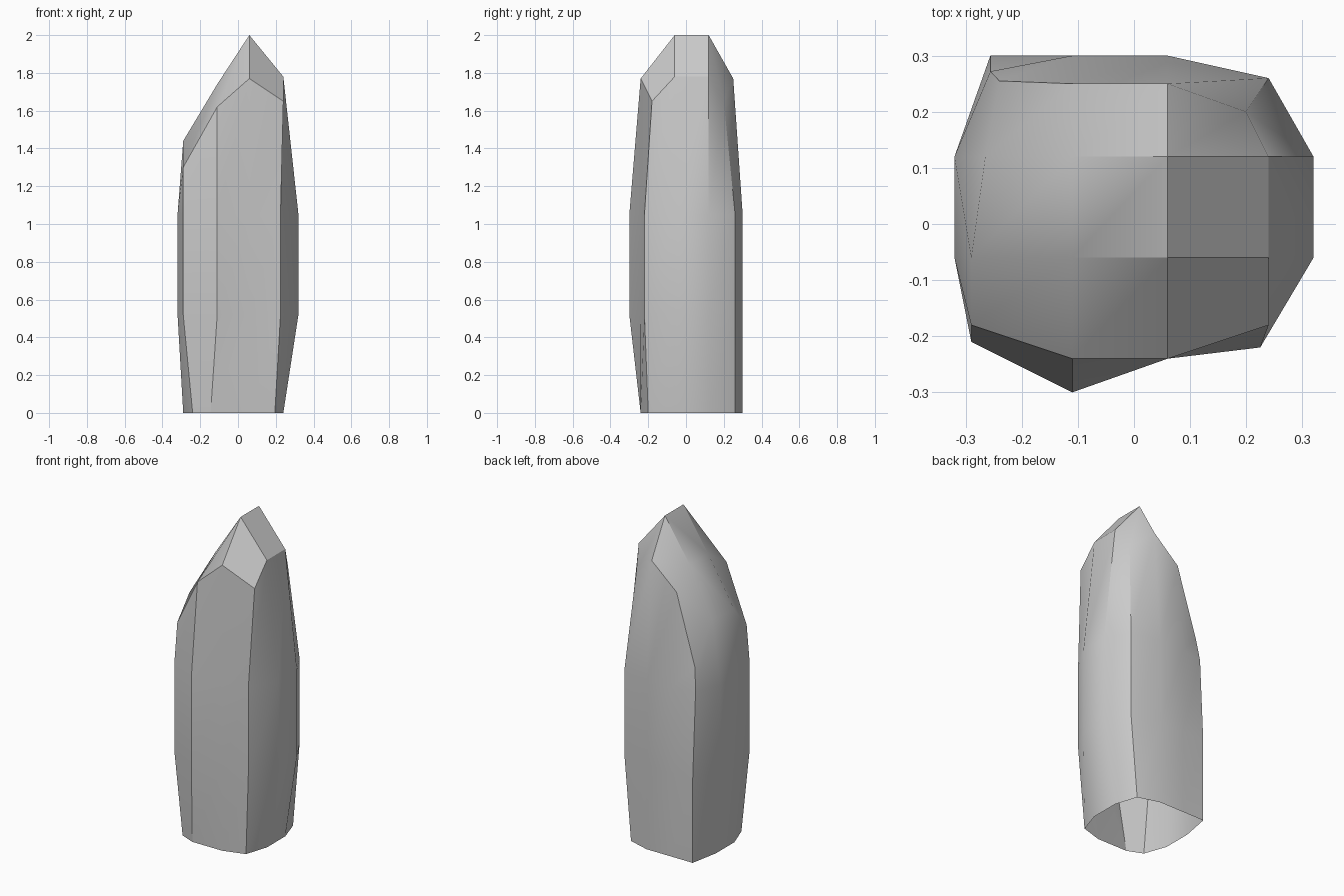
import bpy, bmesh, math

if "Cube" in bpy.data.objects:
    bpy.data.objects.remove(bpy.data.objects["Cube"])

# Cross-sections, counter-clockwise from above, starting at the front-left corner
base = [(-.24, -.20), (-.145, -.24), (.06, -.24), (.195, -.20), (.24, -.06), (.24, .12),
        (.195, .26), (.06, .30), (-.11, .30), (-.256, .30), (-.29, .12), (-.29, -.06)]
waist = [(-.29, -.21), (-.11, -.30), (.06, -.24), (.225, -.22), (.32, -.06), (.32, .12),
         (.24, .26), (.06, .30), (-.11, .30), (-.256, .30), (-.32, .12), (-.32, -.06)]
# Rim where the walls meet the slanted tip
rim = [(-.29, -.18, 1.30), (-.11, -.24, 1.62), (.06, -.24, 1.77), (.24, -.18, 1.65),
       (.24, -.06, 1.78), (.24, .12, 1.78), (.20, .20, 1.65), (.06, .25, 1.77),
       (-.11, .25, 1.62), (-.24, .255, 1.19), (-.265, .12, 1.44), (-.29, -.06, 1.44)]
# Ridge of the tip
ridge = [(-.11, -.06, 1.74), (.06, -.06, 2.0), (-.11, .12, 1.74), (.06, .12, 2.0)]

shoulder = [(x, y, 1.05) for x, y in waist]
shoulder[9] = (-.256, .272, 1.05)
bm = bmesh.new()
rings = [[bm.verts.new(p) for p in ring] for ring in (
    [(x, y, 0) for x, y in base], [(x, y, .52) for x, y in waist], shoulder, rim)]

# Walls, open at the bottom
for lower, upper in zip(rings, rings[1:]):
    for i in range(12):
        j = (i + 1) % 12
        quad = (lower[i], lower[j], upper[j], upper[i])
        if upper is rings[3] and i == 10:
            bm.faces.new((lower[i], lower[j], upper[j]))
            bm.faces.new((lower[i], upper[j], upper[i]))
        else:
            bm.faces.new(quad)

# Slanted tip as a 3 x 3 patch between rim and ridge
r = rings[3]
c = [bm.verts.new(p) for p in ridge]
grid = [r[0:4], [r[11], c[0], c[1], r[4]], [r[10], c[2], c[3], r[5]], [r[9], r[8], r[7], r[6]]]
for a, b in zip(grid, grid[1:]):
    for i in range(3):
        bm.faces.new((a[i], a[i + 1], b[i + 1], b[i]))

mesh = bpy.data.meshes.new("stone_pillar")
bm.to_mesh(mesh)
bm.free()
pillar = bpy.data.objects.new("stone_pillar", mesh)
bpy.context.collection.objects.link(pillar)
bpy.context.view_layer.objects.active = pillar
pillar.select_set(True)
bpy.ops.object.shade_smooth_by_angle(angle=math.radians(30))
